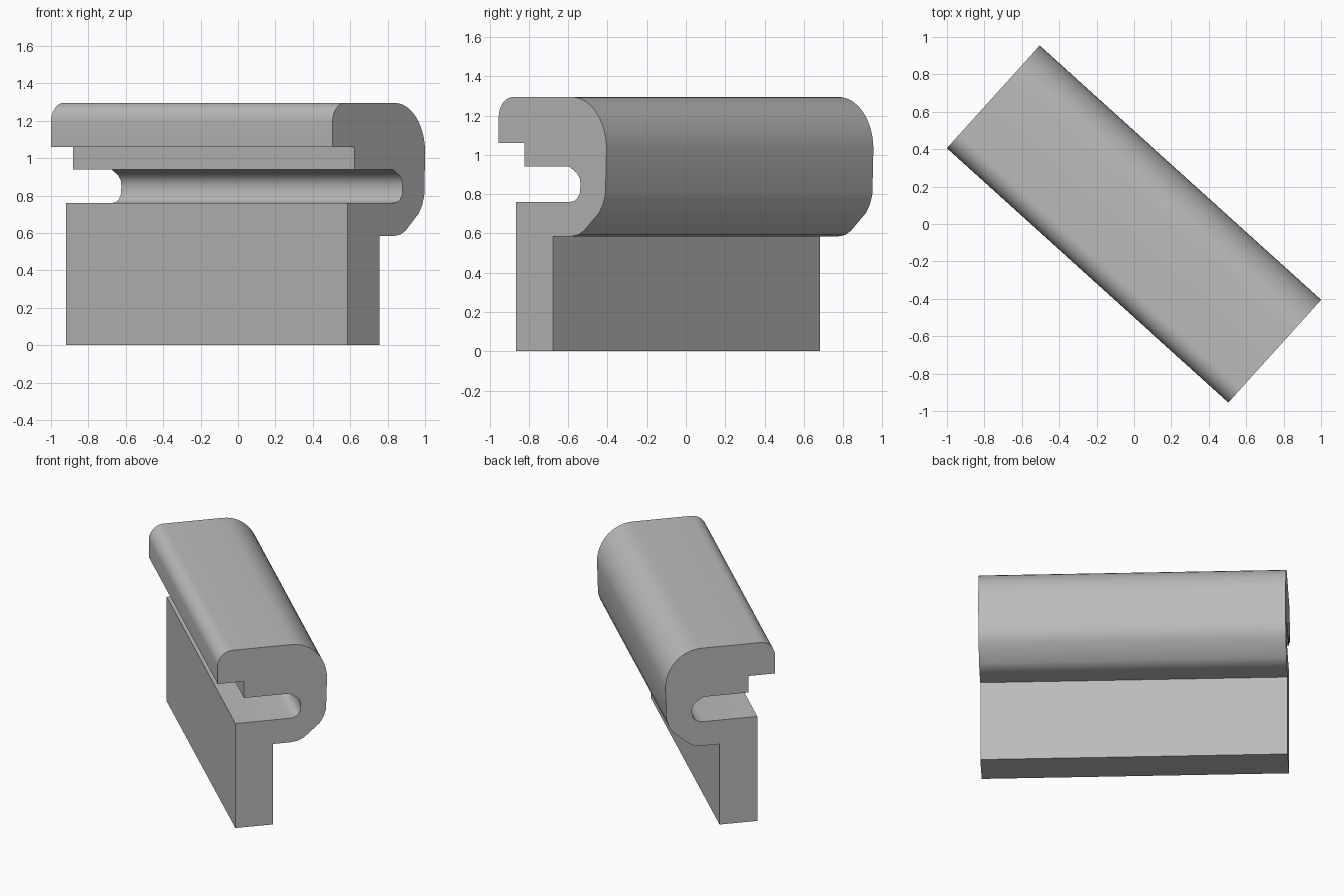
import bpy
import bmesh
from math import atan2, cos, sin, pi
from mathutils import Matrix, Vector

old = bpy.data.objects.get("Cube")
if old:
    bpy.data.objects.remove(old, do_unlink=True)

WIDTH, LENGTH, TOP = 0.74, 2.028, 1.295

# Plain grey material
grey = bpy.data.materials.new("plain_grey")
grey.use_nodes = True
colour = (0.5, 0.5, 0.5, 1)
grey.diffuse_color = colour
grey.node_tree.nodes["Principled BSDF"].inputs["Base Color"].default_value = colour


def arc(cx, cz, rx, rz, start, end, steps):
    """Points along an elliptical corner, angles in degrees."""
    angles = [(start + (end - start) * i / steps) * pi / 180 for i in range(steps + 1)]
    return [(cx + rx * cos(a), cz + rz * sin(a)) for a in angles]


# Hooked cross-section: leg, outer bend, rounded lip, step and slot
profile = [(0.12, 0), (0.375, 0), (0.375, 0.585), (0.5, 0.585)]
profile += [(0.545, 0.592), (0.585, 0.613), (0.69, 0.705), (0.717, 0.75), (0.733, 0.8)]
profile += arc(0.5, 1.03, WIDTH - 0.5, TOP - 1.03, 0, 90, 12)
profile += arc(0.1, 1.19, 0.1, TOP - 1.19, 90, 180, 8)
profile += [(0, 1.06), (0.178, 1.06), (0.178, 0.94), (0.485, 0.94)]
profile += [(0.54, 0.905), (0.557, 0.88), (0.562, 0.85), (0.558, 0.805), (0.54, 0.777), (0.515, 0.764)]
profile += [(0.485, 0.76), (0.12, 0.76)]

# Extrude the section along the rail
bm = bmesh.new()
face = bm.faces.new([bm.verts.new((-LENGTH / 2, s - WIDTH / 2, z)) for s, z in profile])
result = bmesh.ops.extrude_face_region(bm, geom=[face], use_keep_orig=True)
moved = [v for v in result["geom"] if isinstance(v, bmesh.types.BMVert)]
bmesh.ops.translate(bm, verts=moved, vec=Vector((LENGTH, 0, 0)))
bmesh.ops.recalc_face_normals(bm, faces=bm.faces)

# Turn the rail diagonally
bmesh.ops.transform(bm, matrix=Matrix.Rotation(atan2(-1.36, 1.505), 4, "Z"), verts=bm.verts)
mesh = bpy.data.meshes.new("hooked_rail")
bm.to_mesh(mesh)
bm.free()
mesh.materials.append(grey)

rail = bpy.data.objects.new("hooked_rail", mesh)
bpy.context.collection.objects.link(rail)
bpy.ops.object.select_all(action="DESELECT")
rail.select_set(True)
bpy.context.view_layer.objects.active = rail
bpy.ops.object.shade_smooth_by_angle(angle=40 * pi / 180)
